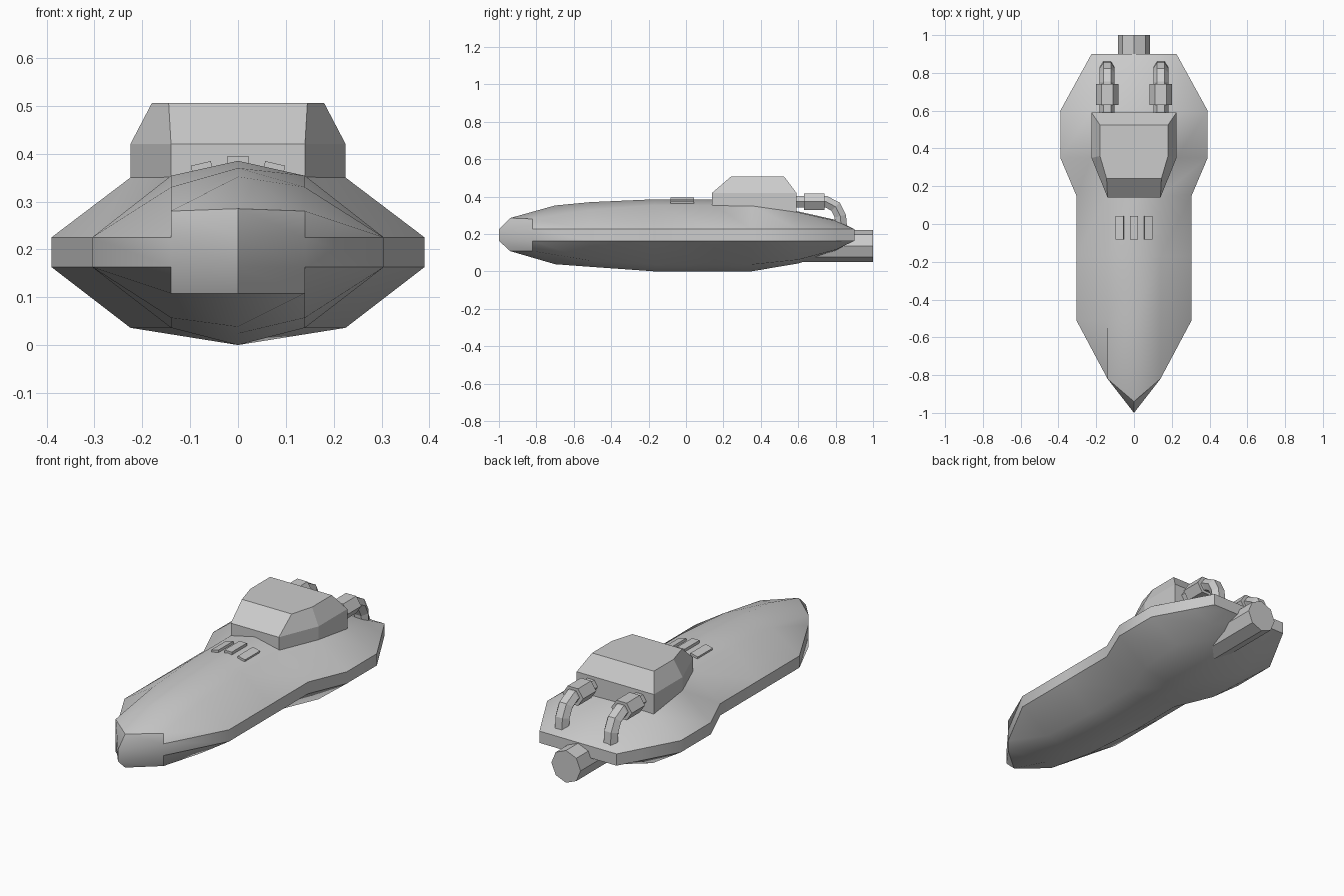
import bpy, bmesh, math
from mathutils import Vector

if "Cube" in bpy.data.objects:
    bpy.data.objects.remove(bpy.data.objects["Cube"])


def loft(name, rings, cap_start=True, cap_end=True, smooth=None):
    """Skin a list of closed rings of equal length into one solid."""
    bm = bmesh.new()
    loops = [[bm.verts.new(p) for p in ring] for ring in rings]
    n = len(loops[0])
    for a, b in zip(loops, loops[1:]):
        for i in range(n):
            j = (i + 1) % n
            bm.faces.new((a[i], a[j], b[j], b[i]))
    if cap_start:
        bm.faces.new(loops[0])
    if cap_end:
        bm.faces.new(loops[-1])
    bmesh.ops.remove_doubles(bm, verts=bm.verts, dist=0.0005)
    bmesh.ops.recalc_face_normals(bm, faces=bm.faces)
    mesh = bpy.data.meshes.new(name)
    bm.to_mesh(mesh)
    bm.free()
    obj = bpy.data.objects.new(name, mesh)
    bpy.context.collection.objects.link(obj)
    if smooth:
        bpy.ops.object.select_all(action='DESELECT')
        obj.select_set(True)
        bpy.context.view_layer.objects.active = obj
        bpy.ops.object.shade_smooth_by_angle(angle=math.radians(smooth))
    return obj


def mirrored(half):
    """Close a half section (ridge to keel) across x = 0."""
    return half + [(-x, y, z) for x, y, z in reversed(half[1:-1])]


def tube(name, x, path, rx, rz, sides=6):
    """Sweep a polygon along a path of (y, z) points at constant x."""
    pts = [Vector(p) for p in path]
    rings = []
    for i, p in enumerate(pts):
        d = (pts[min(i + 1, len(pts) - 1)] - pts[max(i - 1, 0)]).normalized()
        ring = []
        for k in range(sides):
            a = 2 * math.pi * k / sides
            c, s = rx * math.cos(a), rz * math.sin(a)
            ring.append((x + c, p.x - d.y * s, p.y + d.x * s))
        rings.append(ring)
    return loft(name, rings)


# Hull: pointed bow, ridge and keel, thin vertical chine band, flared stern
UP, LOW = 0.225, 0.163
bow = [(0, -0.94, 0.285), (0, -0.94, 0.285), (0, -1, UP),
       (0, -1, LOW), (0, -0.94, 0.108), (0, -0.94, 0.108)]
cheek = [(0, -0.7, 0.352), (0.14, -0.82, 0.28), (0.14, -0.82, UP),
         (0.14, -0.82, LOW), (0.14, -0.82, 0.108), (0, -0.7, 0.038)]
# y, ridge z, shoulder x, shoulder z, chine x, low shoulder z, keel z
stations = [
    (-0.51, 0.370, 0.14, 0.330, 0.305, 0.057, 0.024),
    (-0.17, 0.385, 0.14, 0.354, 0.305, 0.036, 0.0),
    (0.15, 0.385, 0.14, 0.354, 0.305, 0.036, 0.0),
    (0.35, 0.362, 0.225, 0.350, 0.39, 0.036, 0.0),
    (0.60, 0.320, 0.225, 0.315, 0.39, 0.062, 0.042),
    (0.80, 0.275, 0.16, 0.270, 0.28, 0.115, 0.108),
    (0.90, UP, 0.14, UP, 0.225, LOW, LOW),
]
sections = [mirrored(bow), mirrored(cheek)]
for y, ridge, sx, sz, cx, lz, keel in stations:
    sections.append(mirrored([(0, y, ridge), (sx, y, sz), (cx, y, UP),
                              (cx, y, LOW), (sx, y, lz), (0, y, keel)]))
loft("hull", sections, cap_start=False, smooth=30)


# Cabin: tapered plan, upright walls, sloped upper faces
def cabin_ring(z, plan):
    return [(x, y, z) for x, y in plan] + [(-x, y, z) for x, y in reversed(plan)]


base = [(0.14, 0.14), (0.225, 0.35), (0.225, 0.59)]
roof = [(0.145, 0.24), (0.18, 0.36), (0.18, 0.525)]
loft("cabin", [cabin_ring(0.29, base), cabin_ring(0.42, base),
               cabin_ring(0.506, roof)])

# Three deck vents following the slope of the ridge
for i, tilt in ((-1, -13), (0, 0), (1, 13)):
    bpy.ops.mesh.primitive_cube_add(
        size=1, location=(0.075 * i, -0.02, 0.383 - 0.015 * abs(i)),
        rotation=(0, math.radians(tilt), 0))
    vent = bpy.context.object
    vent.name = "deck_vent"
    vent.scale = (0.043, 0.125, 0.024)

# Twin bent pipes with collars behind the cabin
for side, x in (("left", -0.142), ("right", 0.142)):
    tube(side + "_pipe", x, [(0.55, 0.372), (0.75, 0.372), (0.80, 0.345),
                             (0.825, 0.295), (0.832, 0.21)], 0.04, 0.036)
    tube(side + "_pipe_collar", x, [(0.63, 0.372), (0.74, 0.372)], 0.06, 0.052)

# Stern thruster
tube("thruster", 0, [(0.55, 0.136), (1.0, 0.136)], 0.085, 0.085, 8)
